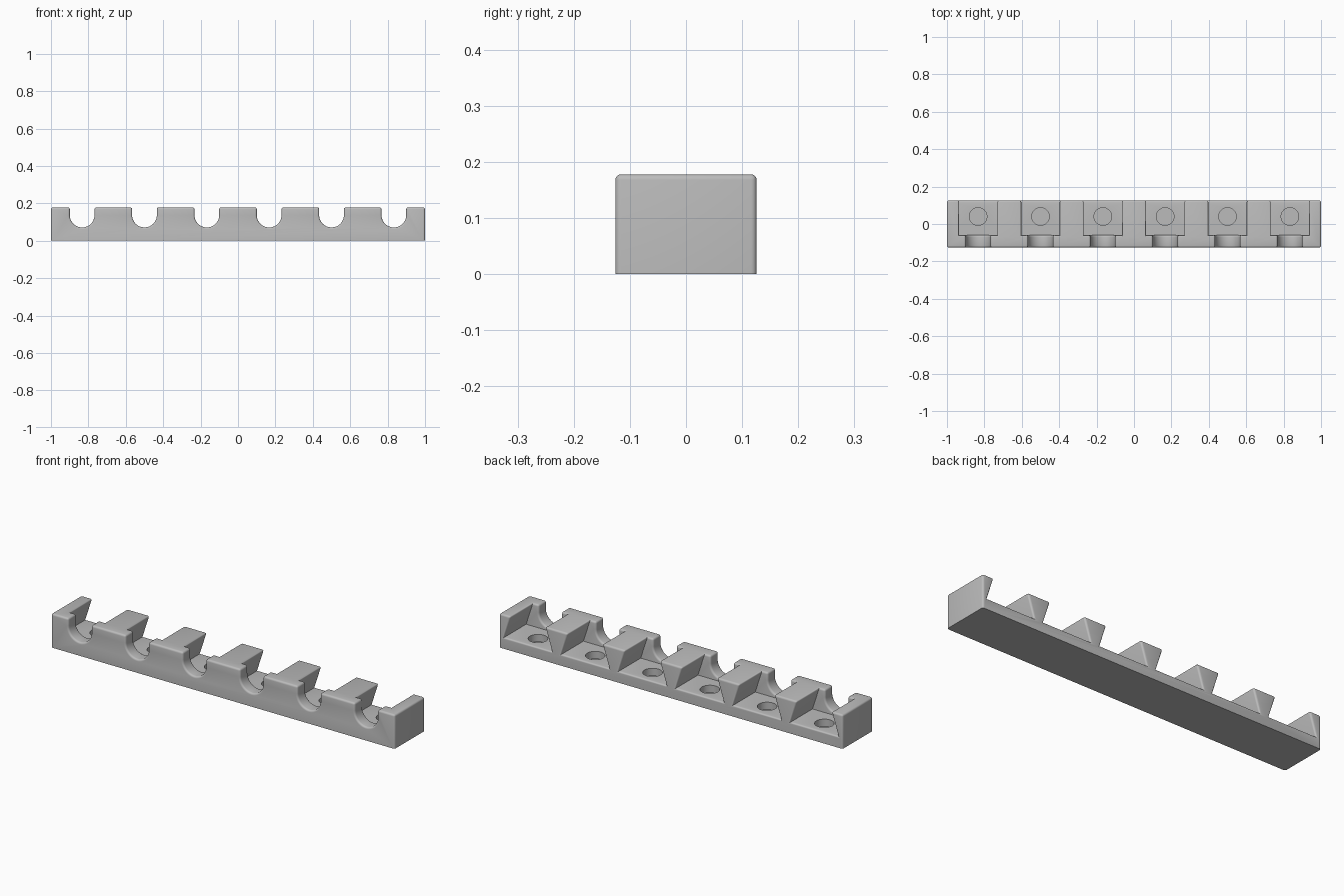
import bpy, bmesh, math

cube = bpy.data.objects.get("Cube")
if cube:
    bpy.data.objects.remove(cube, do_unlink=True)

HALF_L, HALF_W, TOP = 1.0, 0.126, 0.178
FLOOR, SLOT_R, ROUND = 0.058, 0.066, 0.01
CENTRES = [(i - 2.5) / 3 for i in range(6)]

grey = bpy.data.materials.new("plain_grey")
grey.use_nodes = True
colour = (0.5, 0.5, 0.5, 1)
grey.diffuse_color = colour
grey.node_tree.nodes["Principled BSDF"].inputs["Base Color"].default_value = colour


def prism(bm, profile, x, y0, y1):
    """Extrude an x-z profile along y."""
    face = bm.faces.new([bm.verts.new((x + u, y0, z)) for u, z in profile])
    new = bmesh.ops.extrude_face_region(bm, geom=[face])["geom"]
    verts = [g for g in new if isinstance(g, bmesh.types.BMVert)]
    bmesh.ops.translate(bm, verts=verts, vec=(0, y1 - y0, 0))


def make_object(name, bm):
    bmesh.ops.recalc_face_normals(bm, faces=bm.faces)
    mesh = bpy.data.meshes.new(name)
    bm.to_mesh(mesh)
    bm.free()
    mesh.materials.append(grey)
    obj = bpy.data.objects.new(name, mesh)
    bpy.context.collection.objects.link(obj)
    return obj


def cut(target, cutter):
    """Subtract the cutter and keep the result as plain mesh."""
    cutter.hide_render = True
    mod = target.modifiers.new("cut", "BOOLEAN")
    mod.operation, mod.solver, mod.object = "DIFFERENCE", "EXACT", cutter
    bpy.context.view_layer.update()
    graph = bpy.context.evaluated_depsgraph_get()
    mesh = bpy.data.meshes.new_from_object(target.evaluated_get(graph))
    target.modifiers.clear()
    target.data = mesh
    bpy.data.objects.remove(cutter, do_unlink=True)


# Solid bar
bm = bmesh.new()
prism(bm, [(-HALF_L, 0), (HALF_L, 0), (HALF_L, TOP), (-HALF_L, TOP)], 0, -HALF_W, HALF_W)
bar = make_object("holder_bar", bm)

# Undercut pockets, open at the top and back
bm = bmesh.new()
top_w, low_w, high = 0.1, 0.139, TOP + 0.05
over_w = top_w - (low_w - top_w) * 0.05 / (TOP - FLOOR)
for x in CENTRES:
    prism(bm, [(-low_w, FLOOR), (low_w, FLOOR), (over_w, high), (-over_w, high)],
          x, -0.06, HALF_W + 0.1)
cut(bar, make_object("pocket_cutter", bm))

# Round-bottomed slots through the front wall
bm = bmesh.new()
centre_z, steps = FLOOR + 0.013 + SLOT_R, 24
arc = [(SLOT_R * math.cos(a), centre_z + SLOT_R * math.sin(a))
       for a in (math.pi * (1 + i / steps) for i in range(steps + 1))]
for x in CENTRES:
    prism(bm, arc + [(SLOT_R, high), (-SLOT_R, high)], x, -HALF_W - 0.1, 0)
cut(bar, make_object("slot_cutter", bm))

# Round over the outward edges, leaving the base sharp
bm = bmesh.new()
bm.from_mesh(bar.data)
bmesh.ops.remove_doubles(bm, verts=bm.verts, dist=1e-5)
edges = [e for e in bm.edges if len(e.link_faces) == 2 and e.is_convex
         and e.calc_face_angle() > 0.6 and max(v.co.z for v in e.verts) > 0.001]
bmesh.ops.bevel(bm, geom=edges, offset=ROUND, offset_type="OFFSET", segments=4,
                profile=0.5, affect="EDGES", clamp_overlap=True)
bm.to_mesh(bar.data)
bm.free()

# Blind round recesses in the pocket floors
bm = bmesh.new()
for x in CENTRES:
    made = bmesh.ops.create_cone(bm, cap_ends=True, segments=40, radius1=0.047,
                                 radius2=0.047, depth=0.1)
    bmesh.ops.translate(bm, verts=made["verts"], vec=(x, 0.04, 0.07))
cut(bar, make_object("recess_cutter", bm))

bpy.ops.object.select_all(action="DESELECT")
bar.select_set(True)
bpy.context.view_layer.objects.active = bar
bpy.ops.object.shade_smooth_by_angle(angle=math.radians(35))
